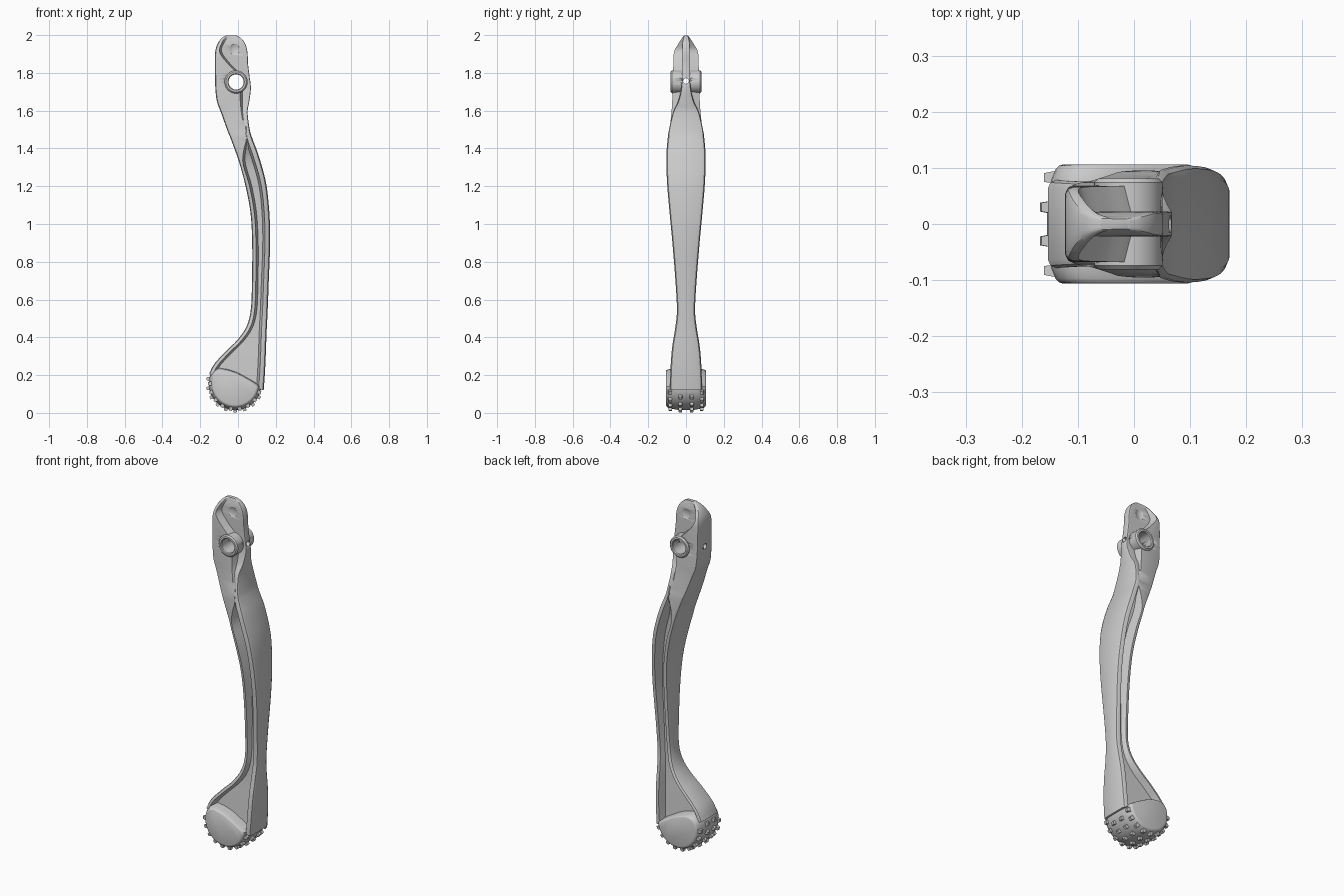
import bpy, bmesh, math
from mathutils import Matrix, Vector

if "Cube" in bpy.data.objects:
    bpy.data.objects.remove(bpy.data.objects["Cube"])


def finish(name, bm, angle=35):
    bmesh.ops.recalc_face_normals(bm, faces=bm.faces)
    me = bpy.data.meshes.new(name)
    bm.to_mesh(me)
    bm.free()
    ob = bpy.data.objects.new(name, me)
    bpy.context.collection.objects.link(ob)
    bpy.ops.object.select_all(action='DESELECT')
    ob.select_set(True)
    bpy.context.view_layer.objects.active = ob
    bpy.ops.object.shade_smooth_by_angle(angle=math.radians(angle))
    return ob


def loft(rings, closed=False, caps=True):
    bm = bmesh.new()
    vs = [[bm.verts.new(p) for p in r] for r in rings]
    n = len(vs[0])
    pairs = list(zip(vs, vs[1:])) + ([(vs[-1], vs[0])] if closed else [])
    for a, b in pairs:
        for i in range(n):
            bm.faces.new((a[i], a[(i + 1) % n], b[(i + 1) % n], b[i]))
    if caps and not closed:
        bm.faces.new(vs[0])
        bm.faces.new(vs[-1])
    return bm


def cutter(radius, depth, axis, loc, sides=32):
    bm = bmesh.new()
    rot = Matrix.Rotation(math.pi / 2, 4, axis)
    bmesh.ops.create_cone(bm, cap_ends=True, segments=sides, radius1=radius, radius2=radius,
                          depth=depth, matrix=Matrix.Translation(loc) @ rot)
    ob = finish("cutter", bm)
    ob.hide_render = True
    return ob


def cut(ob, tool):
    m = ob.modifiers.new("cut", 'BOOLEAN')
    m.object, m.operation, m.solver = tool, 'DIFFERENCE', 'EXACT'
    bpy.context.view_layer.objects.active = ob
    bpy.ops.object.modifier_apply(modifier=m.name)


# Section: left x,z, right x,z, left and right half width, pocket left and right x, floor half width
head = [
    (-.060, 1.999, -.010, 1.999, .010, .009, -.045, -.020, .009),
    (-.085, 1.985, .015, 1.985, .020, .014, -.068, .008, .014),
    (-.108, 1.955, .038, 1.955, .040, .020, -.088, .030, .020),
    (-.121, 1.91, .050, 1.91, .063, .022, -.098, .042, .022),
    (-.123, 1.85, .053, 1.85, .067, .022, -.055, .045, .022),
    (-.122, 1.79, .060, 1.79, .068, .022, .000, .052, .022),
    (-.120, 1.72, .068, 1.72, .070, .024, .010, .060, .025),
    (-.112, 1.65, .060, 1.65, .073, .040, .012, .050, .042),
    (-.090, 1.59, .051, 1.59, .077, .068, .018, .040, .068),
    (-.058, 1.50, .062, 1.50, .087, .090, .032, .045, .086),
    (-.038, 1.45, .077, 1.45, .093, .097, .044, .050, .092)]

# Arm: left x,z, right x,z, half width, floor half width
arm = [
    (.005, 1.33, .110, 1.36, .104, .045), (.040, 1.20, .148, 1.22, .100, .032),
    (.066, 1.06, .166, 1.06, .087, .028), (.075, .90, .170, .90, .072, .025),
    (.074, .70, .163, .70, .056, .022), (.068, .55, .157, .54, .048, .022),
    (.046, .46, .152, .44, .058, .024), (.000, .39, .149, .36, .071, .028),
    (-.060, .33, .146, .28, .079, .034), (-.125, .26, .142, .20, .083, .040),
    (-.153, .205, .136, .12, .085, .045)]
keys = head + [(xl, zl, xr, zr, w * .92, w, xl + .020, xr - .027, d)
               for xl, zl, xr, zr, w, d in arm]


def catmull(p0, p1, p2, p3, t):
    return [.5 * (2 * b + (c - a) * t + (2 * a - 5 * b + 4 * c - d) * t * t
                  + (3 * b - a - 3 * c + d) * t ** 3)
            for a, b, c, d in zip(p0, p1, p2, p3)]


def section(k):
    xl, zl, xr, zr, wl, wr, a, b, d = k
    step = min(.012, (b - a) * .3)
    rl, rr = min(.014, .4 * wl, .7 * (a - xl)), min(.018, .4 * wr, .7 * (xr - b))
    half = [(xl, wl - rl), (xl + .3 * rl, wl - .3 * rl), (xl + rl, wl), (a, wl),
            (a + step, d), (b - step, d),
            (b, wr), (xr - rr, wr), (xr - .3 * rr, wr - .3 * rr), (xr, wr - rr)]
    loop = [(x, -y) for x, y in half] + half[::-1]
    return [(x, y, zl + (zr - zl) * (x - xl) / (xr - xl)) for x, y in loop]


rings = []
for i in range(len(keys) - 1):
    quad = [keys[max(0, min(len(keys) - 1, i + o))] for o in (-1, 0, 1, 2)]
    rings += [section(catmull(*quad, s / 5)) for s in range(5)]
rings.append(section(keys[-1]))
lever = finish("lever_arm", loft(rings), 32)

# Pivot boss: revolved tube along y
PX, PZ = -.01, 1.752
tube = [(.040, -.076), (.044, -.081), (.054, -.081), (.061, -.074),
        (.061, .074), (.054, .081), (.044, .081), (.040, .076)]
boss_rings = []
for i in range(48):
    t = math.tau * i / 48
    boss_rings.append([(PX + r * math.cos(t), y, PZ + r * math.sin(t)) for r, y in tube])
boss = finish("pivot_boss", loft(boss_rings, closed=True))

# Pivot bore, cross hole and side dimples
bore = cutter(.041, .4, 'X', (PX, 0, PZ), 48)
cross = cutter(.015, .5, 'Y', (0, 0, 1.757), 24)
cut(lever, bore)
cut(lever, cross)
cut(boss, cross)
tools = [bore, cross]
for s in (-1, 1):
    bm = bmesh.new()
    bmesh.ops.create_uvsphere(bm, u_segments=24, v_segments=16, radius=.04,
                              matrix=Matrix.Translation((-.018, s * .030, 1.925))
                              @ Matrix.Diagonal((.75, .4, .9, 1)))
    tools.append(finish("dimple_cutter", bm))
    cut(lever, tools[-1])
for t in tools:
    bpy.data.objects.remove(t, do_unlink=True)

# Crowned foot pad
CX, CZ, R = -.015, .155, .14


def crown(y):
    return 1 - .13 * (abs(y) / .105) ** 3


profile = [(R * math.cos(math.radians(a)), R * math.sin(math.radians(a)))
           for a in range(160, 351, 8)]
profile += [(.138, -.016), (.10, .010), (.055, .036), (.01, .060), (-.04, .076),
            (-.085, .083), (-.115, .072)]
levels = [(-.106, .80), (-.104, .85), (-.097, .895), (-.08, crown(.08)), (-.055, crown(.055)),
          (-.03, 1)]
levels += [(-y, s) for y, s in reversed(levels)]
pad = finish("foot_pad", loft([[(CX + x * s, y, CZ + z * s) for x, z in profile]
                               for y, s in levels]), 40)

# Tread lugs around the rim, outer rows staggered
bm = bmesh.new()
for y in (-.083, -.03, .03, .083):
    outer = abs(y) > .05
    for k in range(9):
        a = 170 + 20 * k + (10 if outer else 0)
        t = math.radians(a)
        r = R * crown(y)
        m = (Matrix.Translation((CX + r * math.cos(t), y, CZ + r * math.sin(t)))
             @ Matrix.Rotation(-t, 4, 'Y'))
        cube = bmesh.ops.create_cube(bm, size=1, matrix=m @ Matrix.Diagonal((.028, .026, .026, 1)))
        for v in cube['verts']:
            p = m.inverted() @ v.co
            if p.x > 0:  # taper the outer end
                v.co = m @ Vector((p.x, p.y * .6, p.z * .6))
finish("tread_lugs", bm, 30)
